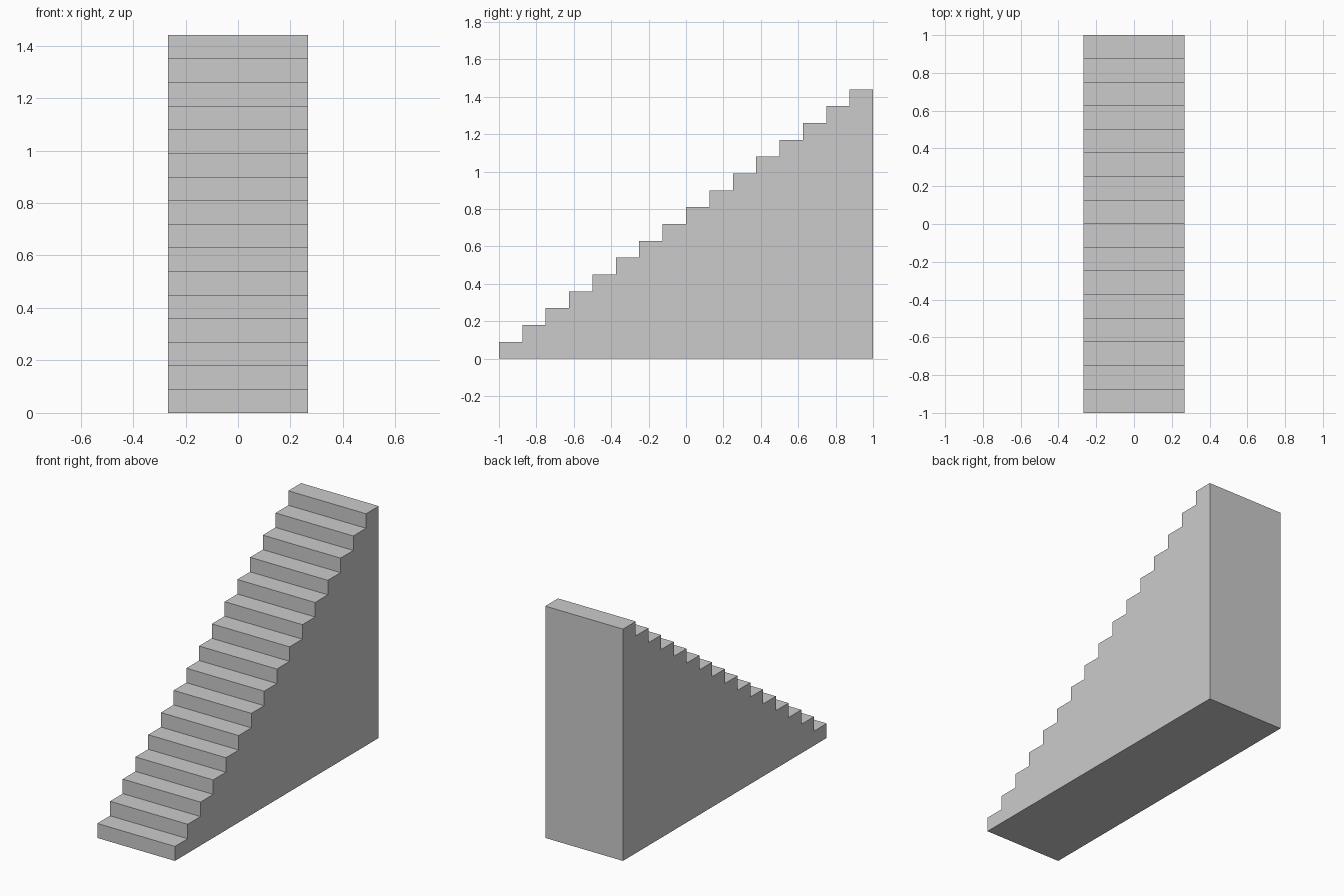
import bpy, bmesh

if "Cube" in bpy.data.objects:
    bpy.data.objects.remove(bpy.data.objects["Cube"])

STEPS = 16
RUN, RISE = 2.0 / STEPS, 0.09
HALF_WIDTH = 0.267

# Side profile: zigzag of risers and treads, closed by the back and base
profile = [(-1.0, 0.0)]
for i in range(STEPS):
    z = (i + 1) * RISE
    profile += [(-1 + i * RUN, z), (-1 + (i + 1) * RUN, z)]
profile.append((1.0, 0.0))

# Solid staircase: extrude the profile across the width
bm = bmesh.new()
side = bm.faces.new([bm.verts.new((-HALF_WIDTH, y, z)) for y, z in profile])
ext = bmesh.ops.extrude_face_region(bm, geom=[side], use_keep_orig=True)
verts = [g for g in ext["geom"] if isinstance(g, bmesh.types.BMVert)]
bmesh.ops.translate(bm, verts=verts, vec=(2 * HALF_WIDTH, 0, 0))
bmesh.ops.recalc_face_normals(bm, faces=bm.faces)

mesh = bpy.data.meshes.new("staircase")
bm.to_mesh(mesh)
bm.free()
bpy.context.collection.objects.link(bpy.data.objects.new("staircase", mesh))
